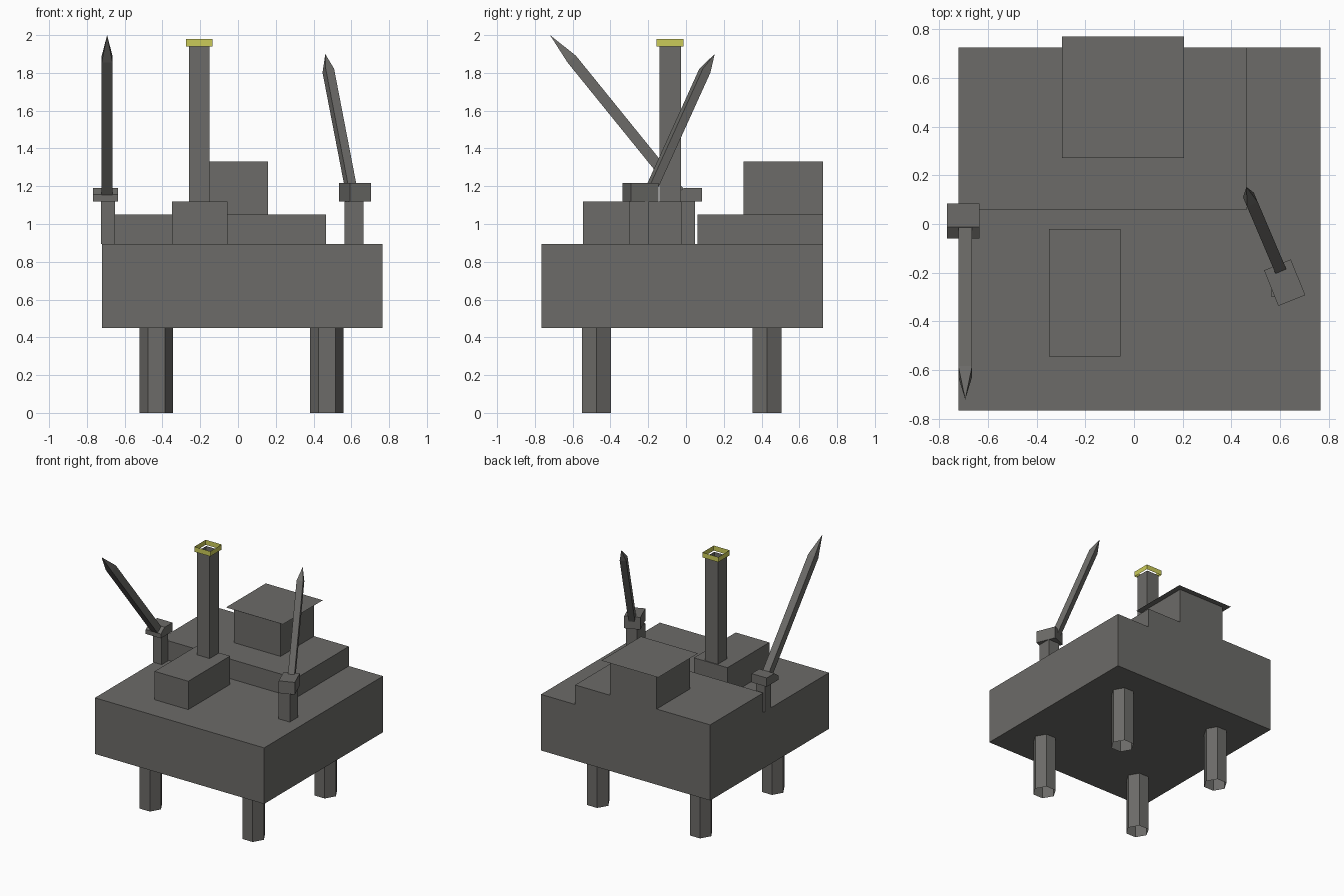
import bpy, bmesh, math
from mathutils import Vector, Matrix

if "Cube" in bpy.data.objects:
    bpy.data.objects.remove(bpy.data.objects["Cube"])


def material(name, color):
    m = bpy.data.materials.new(name)
    m.diffuse_color = (*color, 1.0)
    m.use_nodes = True
    m.node_tree.nodes["Principled BSDF"].inputs["Base Color"].default_value = m.diffuse_color
    return m


GRAY = material("steel gray", (0.150, 0.147, 0.138))
YELLOW = material("signal yellow", (0.60, 0.60, 0.10))


def finish(name, bm, mat=GRAY):
    mesh = bpy.data.meshes.new(name)
    bm.to_mesh(mesh)
    bm.free()
    mesh.materials.append(mat)
    ob = bpy.data.objects.new(name, mesh)
    bpy.context.collection.objects.link(ob)
    return ob


def box(name, x, y, z, mat=GRAY, skip=(), turn=0.0):
    """Box from ranges; skip drops 'top'/'bottom'; turn spins it about its centre."""
    bm = bmesh.new()
    bmesh.ops.create_cube(bm, size=1)
    bm.normal_update()
    drop = [f for f in bm.faces if ("top" in skip and f.normal.z > 0.5)
            or ("bottom" in skip and f.normal.z < -0.5)]
    bmesh.ops.delete(bm, geom=drop, context='FACES')
    centre = Vector([(a + b) / 2 for a, b in (x, y, z)])
    size = Matrix.Diagonal((x[1] - x[0], y[1] - y[0], z[1] - z[0], 1))
    bm.transform(Matrix.Translation(centre) @ Matrix.Rotation(turn, 4, 'Z') @ size)
    return finish(name, bm, mat)


def boom(name, base, shoulder, tip, width):
    """Square beam from base to shoulder, closing to a point at the tip."""
    base, shoulder, tip = Vector(base), Vector(shoulder), Vector(tip)
    d = (shoulder - base).normalized()
    s = d.cross(Vector((0, 0, 1))).normalized()
    u = s.cross(d)
    bm = bmesh.new()
    h = width / 2
    rings = [[bm.verts.new(c + s * a * h + u * b * h)
              for a, b in ((-1, -1), (1, -1), (1, 1), (-1, 1))]
             for c in (base, shoulder)]
    end = bm.verts.new(tip)
    for i in range(4):
        j = (i + 1) % 4
        bm.faces.new((rings[0][i], rings[0][j], rings[1][j], rings[1][i]))
        bm.faces.new((rings[1][i], rings[1][j], end))
    bmesh.ops.recalc_face_normals(bm, faces=bm.faces)
    return finish(name, bm)


# Decks and deck buildings
box("main_deck", (-0.72, 0.765), (-0.765, 0.725), (0.45, 0.895))
box("upper_deck", (-0.72, 0.465), (0.06, 0.725), (0.895, 1.05), skip=("bottom",))
box("deck_house", (-0.25, 0.16), (0.305, 0.725), (1.05, 1.33), skip=("top", "bottom"))
box("tower_base", (-0.35, -0.055), (-0.545, -0.02), (0.895, 1.12), skip=("bottom",))

# Thin landing pad on the deck house
bm = bmesh.new()
bmesh.ops.create_grid(bm, x_segments=1, y_segments=1, size=0.25)
bm.transform(Matrix.Translation((-0.045, 0.52, 1.33)))
finish("landing_pad", bm)

# Open tower tube with a loose yellow ring
box("tower", (-0.26, -0.15), (-0.14, -0.027), (1.12, 1.94), skip=("top", "bottom"))
box("tower_ring", (-0.275, -0.135), (-0.155, -0.012), (1.94, 1.98), YELLOW,
    skip=("top", "bottom"))

# Four open hexagonal legs
for row, y in (("front", -0.475), ("back", 0.428)):
    for side, x in (("left", -0.432), ("right", 0.471)):
        bm = bmesh.new()
        bmesh.ops.create_cone(bm, cap_ends=False, segments=6, radius1=0.0885,
                              radius2=0.0885, depth=0.45)
        # points of the hexagon lie along x
        if max(v.co.x for v in bm.verts) < 0.088:
            bm.transform(Matrix.Rotation(math.pi / 6, 4, 'Z'))
        bm.transform(Matrix.Translation((x, y, 0.225)))
        finish(f"{row}_{side}_leg", bm)

# Left crane: post, head with a sloped front, boom leaning forward
box("left_crane_post", (-0.725, -0.65), (-0.028, 0.048), (0.895, 1.12), skip=("bottom",))
bm = bmesh.new()
profile = [(-0.06, 1.12), (0.085, 1.12), (0.085, 1.19), (-0.012, 1.19), (-0.06, 1.155)]
face = bm.faces.new([bm.verts.new((-0.768, y, z)) for y, z in profile])
ext = bmesh.ops.extrude_face_region(bm, geom=[face], use_keep_orig=True)
bmesh.ops.translate(bm, vec=(0.133, 0, 0),
                    verts=[g for g in ext["geom"] if isinstance(g, bmesh.types.BMVert)])
bmesh.ops.recalc_face_normals(bm, faces=bm.faces)
finish("left_crane_head", bm)
boom("left_crane_boom", (-0.693, -0.03, 1.163), (-0.693, -0.605, 1.873),
     (-0.693, -0.72, 2.0), 0.057)

# Right crane: post, turned head, boom leaning back and left
box("right_crane_post", (0.565, 0.665), (-0.30, -0.195), (0.895, 1.12), skip=("bottom",))
box("right_crane_head", (0.559, 0.678), (-0.32, -0.162), (1.12, 1.217),
    turn=math.radians(22))
boom("right_crane_boom", (0.598, -0.182, 1.19), (0.478, 0.10, 1.812),
     (0.462, 0.152, 1.90), 0.048)
